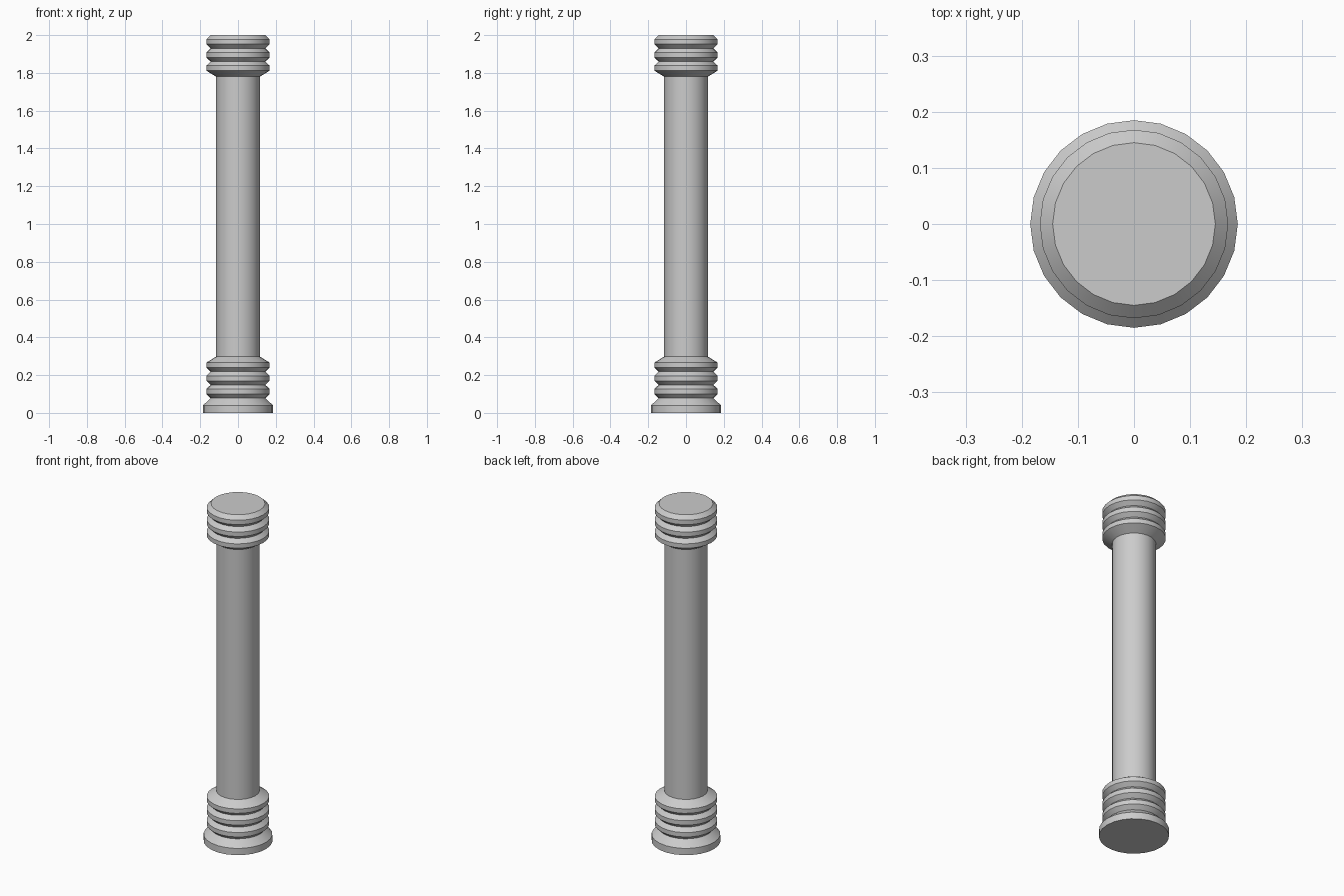
import bpy, bmesh, math

if "Cube" in bpy.data.objects:
    bpy.data.objects.remove(bpy.data.objects["Cube"])

SIDES = 24
BEAD_R, NECK_R, SHAFT_R, BASE_R = 0.168, 0.145, 0.116, 0.185


def bead(z):
    """Profile of one flat-edged bead centred at height z."""
    return [(BEAD_R, z - 0.013), (BEAD_R, z + 0.013)]


def lathe(name, profile):
    """Turn (radius, z) points around z and cap both ends."""
    bm = bmesh.new()
    rings = [[bm.verts.new((r * math.cos(2 * math.pi * i / SIDES),
                            r * math.sin(2 * math.pi * i / SIDES), z))
              for i in range(SIDES)] for r, z in profile]
    for a, b in zip(rings, rings[1:]):
        for i in range(SIDES):
            j = (i + 1) % SIDES
            bm.faces.new((a[i], a[j], b[j], b[i]))
    bm.faces.new(rings[0][::-1])
    bm.faces.new(rings[-1])
    mesh = bpy.data.meshes.new(name)
    bm.to_mesh(mesh)
    bm.free()
    obj = bpy.data.objects.new(name, mesh)
    bpy.context.collection.objects.link(obj)
    bpy.context.view_layer.objects.active = obj
    obj.select_set(True)
    bpy.ops.object.shade_smooth_by_angle(angle=math.radians(25))
    obj.select_set(False)


# One continuous turned pillar: plinth, lower beads, shaft, upper beads
profile = [(BASE_R, 0), (BASE_R, 0.04)]
for k in range(3):
    profile += [(NECK_R, 0.078 + 0.07 * k)] + bead(0.113 + 0.07 * k)
profile += [(SHAFT_R, 0.298), (SHAFT_R, 1.78)]
for k in range(3):
    profile += bead(1.825 + 0.07 * k) + [(NECK_R, 1.86 + 0.07 * k)]
lathe("pillar", profile)
